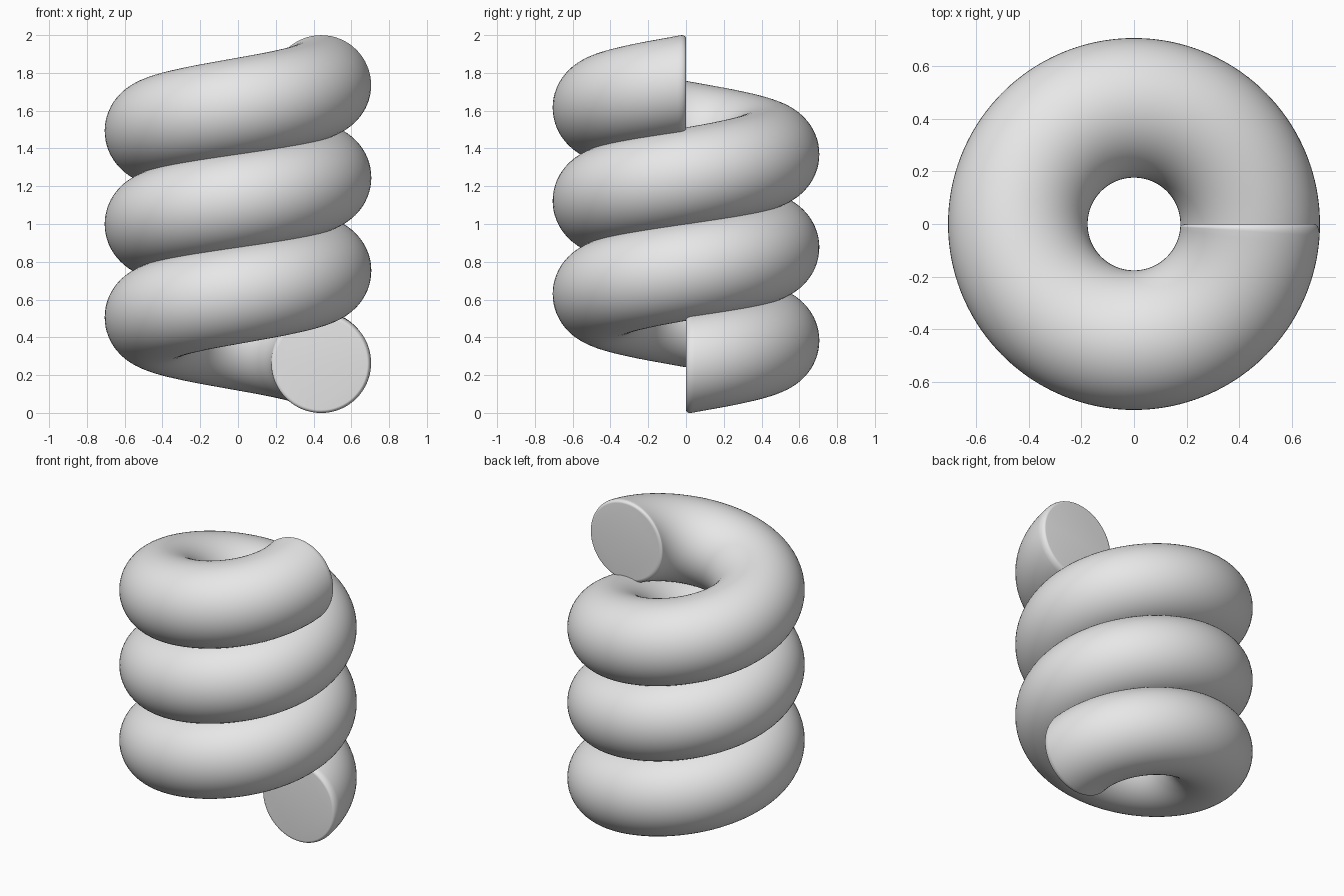
import bpy
import bmesh
from math import sin, cos, pi, radians

cube = bpy.data.objects.get("Cube")
if cube:
    bpy.data.objects.remove(cube, do_unlink=True)

COIL_RADIUS = 0.441
TUBE_RADIUS = 0.265
PITCH = 0.493
TURNS = 3
SIDES = 64
STEPS = 96            # rings per turn
ROUND_ANGLE = 0.064   # sweep used by the rounded end rim
ROUND_DEPTH = 0.022   # how far the rim draws in
ROUND_STEPS = 8

grey = bpy.data.materials.new("plain grey")
grey.use_nodes = True
colour = (0.8, 0.8, 0.8, 1)
grey.diffuse_color = colour
grey.node_tree.nodes["Principled BSDF"].inputs["Base Color"].default_value = colour

# Stations along the coil: rounded rim, even sweep, mirrored rim
total = TURNS * 2 * pi
rim = []
for i in range(ROUND_STEPS):
    t = pi / 2 * (1 - i / ROUND_STEPS)
    rim.append((ROUND_ANGLE * (1 - sin(t)), TUBE_RADIUS - ROUND_DEPTH * (1 - cos(t))))
count = TURNS * STEPS
sweep = total - 2 * ROUND_ANGLE
stations = rim + [(ROUND_ANGLE + sweep * i / count, TUBE_RADIUS) for i in range(count + 1)]
stations += [(total - a, r) for a, r in reversed(rim)]

# Upright circular sections swept around the axis
base = TUBE_RADIUS - PITCH * ROUND_ANGLE / (2 * pi)
bm = bmesh.new()
rings = []
for angle, radius in stations:
    height = base + PITCH * angle / (2 * pi)
    ring = []
    for k in range(SIDES):
        p = 2 * pi * k / SIDES
        d = COIL_RADIUS + radius * cos(p)
        ring.append(bm.verts.new((d * cos(angle), d * sin(angle), height + radius * sin(p))))
    rings.append(ring)
for a, b in zip(rings, rings[1:]):
    for k in range(SIDES):
        n = (k + 1) % SIDES
        bm.faces.new((a[k], a[n], b[n], b[k]))

# Flat end caps
bm.faces.new(rings[0])
bm.faces.new(rings[-1])
bmesh.ops.recalc_face_normals(bm, faces=bm.faces)

mesh = bpy.data.meshes.new("coil_spring")
bm.to_mesh(mesh)
bm.free()
mesh.materials.append(grey)
spring = bpy.data.objects.new("coil_spring", mesh)
bpy.context.collection.objects.link(spring)

bpy.ops.object.select_all(action="DESELECT")
spring.select_set(True)
bpy.context.view_layer.objects.active = spring
bpy.ops.object.shade_smooth_by_angle(angle=radians(40))
